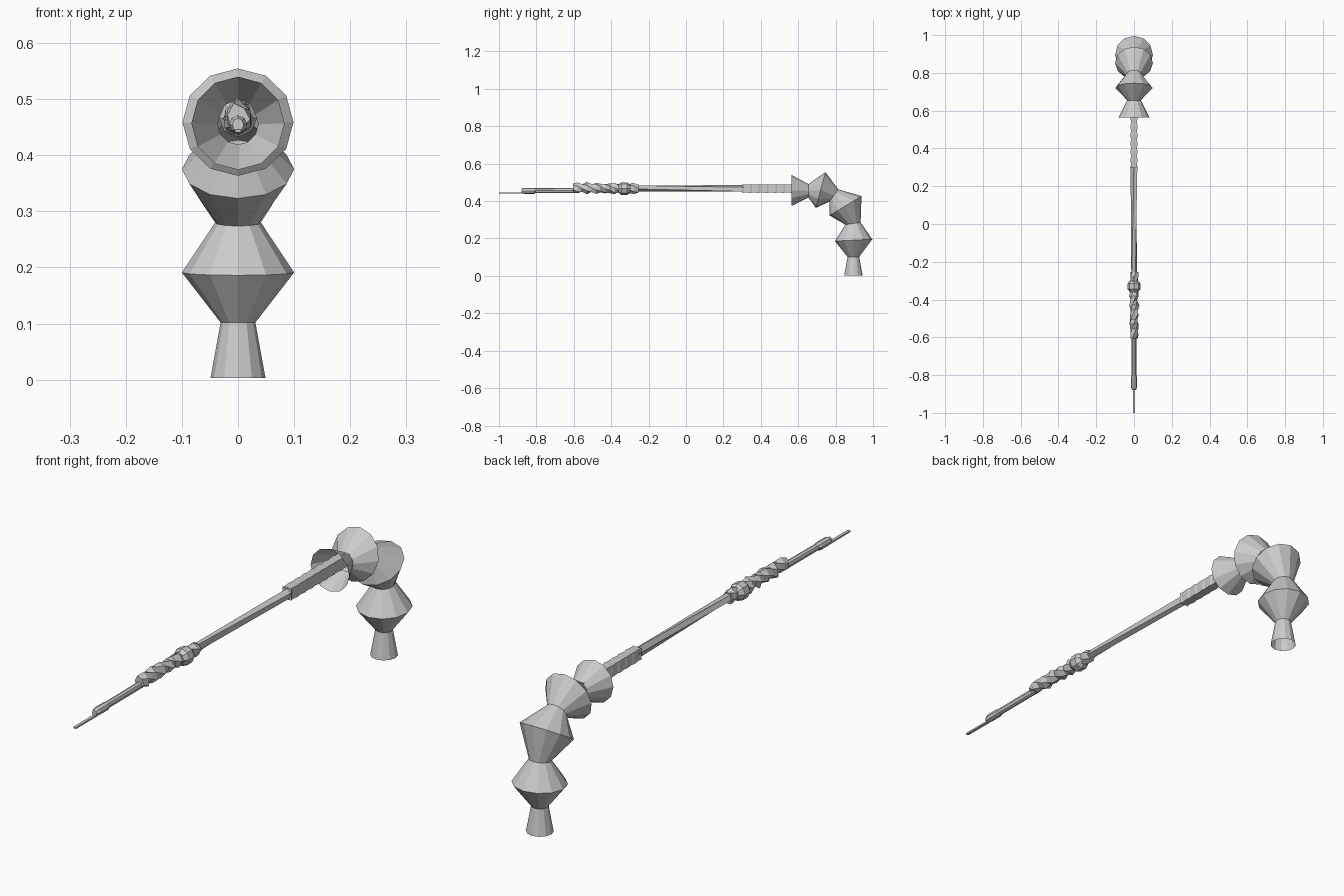
import bpy, math, random
from mathutils import Vector

if "Cube" in bpy.data.objects:
    bpy.data.objects.remove(bpy.data.objects["Cube"])

random.seed(4)


def loft(name, rings, sides, cap=True, jitter=0.0):
    """rings: (y, z, axis_y, axis_z, radius_x, radius_v, turn_degrees)"""
    verts, faces = [], []
    for y, z, ay, az, rx, rv, turn in rings:
        axis = Vector((0, ay, az)).normalized()
        u = Vector((1, 0, 0))
        v = axis.cross(u)
        for i in range(sides):
            a = 2 * math.pi * i / sides + math.radians(turn)
            k = 1 + random.uniform(-jitter, jitter)
            verts.append(Vector((0, y, z)) + u * math.cos(a) * rx * k + v * math.sin(a) * rv * k)
    for r in range(len(rings) - 1):
        for i in range(sides):
            j = (i + 1) % sides
            faces.append((r * sides + i, r * sides + j, (r + 1) * sides + j, (r + 1) * sides + i))
    if cap:
        n = (len(rings) - 1) * sides
        faces.append(tuple(reversed(range(sides))))
        faces.append(tuple(range(n, n + sides)))
    me = bpy.data.meshes.new(name)
    me.from_pydata([tuple(p) for p in verts], [], faces)
    ob = bpy.data.objects.new(name, me)
    bpy.context.collection.objects.link(ob)
    return ob


def straight(y, z, rx, rz, turn=0):
    return (y, z, -1, 0, rx, rz, turn)


# Curved handle: chain of open flared cones
chain = [(0.895, 0.003, 0, 1, 0.049), (0.895, 0.102, 0, 1, 0.031),
         (0.896, 0.191, -0.05, 1, 0.1), (0.893, 0.28, -0.15, 1, 0.041),
         (0.853, 0.375, -0.52, 0.855, 0.1), (0.791, 0.430, -0.81, 0.58, 0.04),
         (0.72, 0.459, -0.965, 0.26, 0.099), (0.655, 0.455, -1, 0, 0.036),
         (0.563, 0.457, -1, 0, 0.083)]
loft("flared_handle", [(y, z, ay, az, r, r, 0) for y, z, ay, az, r in chain], 12, cap=False)

# Square shaft socket with stepped sides
socket = []
for i in range(9):
    y = 0.655 - i * 0.0444
    socket += [straight(y, 0.467, 0.027, 0.032, 45)]
    if i < 8:
        socket += [straight(y - 0.036, 0.467, 0.022, 0.031, 45)]
loft("shaft_socket", socket, 4)

# Long tapering, slightly twisted shaft
loft("long_shaft", [straight(0.31, 0.467, 0.019, 0.02, 20),
                    straight(-0.27, 0.468, 0.016, 0.018, 62)], 5)

# Rough twisted grip
grip = []
for i in range(15):
    r = 0.027 if i % 2 else 0.021
    grip.append(straight(-0.255 - i * 0.025, 0.468, r * 0.95, r * 1.1, i * 25))
loft("twisted_grip", grip, 6, jitter=0.18)

# Faceted knot on the grip
loft("grip_knot", [straight(-0.295, 0.466, 0.018, 0.018), straight(-0.315, 0.466, 0.034, 0.034),
                   straight(-0.345, 0.466, 0.034, 0.034), straight(-0.365, 0.466, 0.018, 0.018)], 8)

# Slim front rod with collar
loft("front_rod", [straight(-0.59, 0.457, 0.012, 0.014), straight(-0.805, 0.456, 0.012, 0.013),
                   straight(-0.81, 0.455, 0.016, 0.016), straight(-0.865, 0.455, 0.016, 0.016),
                   straight(-0.88, 0.454, 0.010, 0.012)], 8)

# Flat tip
loft("flat_tip", [straight(-0.87, 0.443, 0.008, 0.005, 45),
                  straight(-1.0, 0.443, 0.008, 0.004, 45)], 4)
